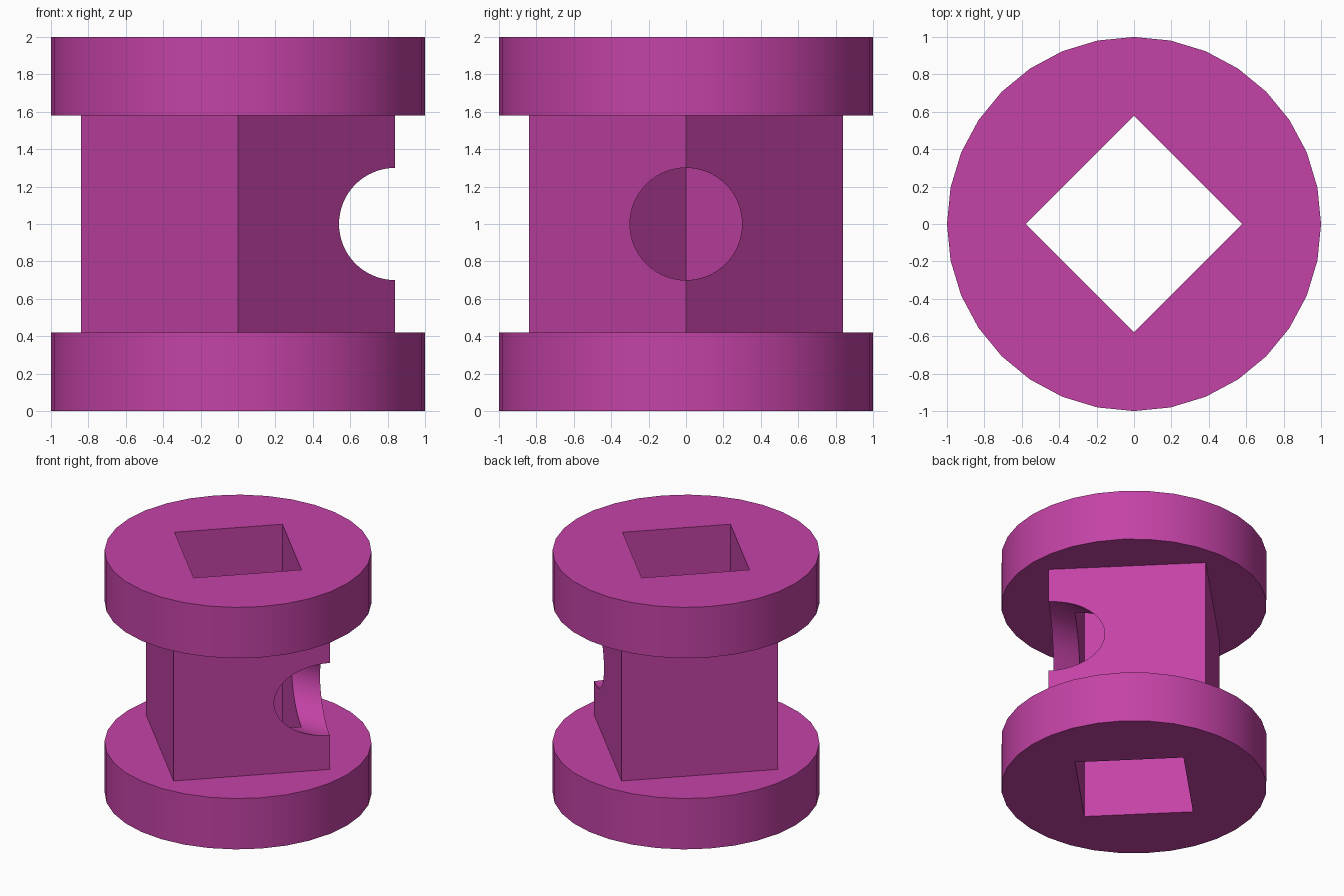
import bpy, math

if "Cube" in bpy.data.objects:
    bpy.data.objects.remove(bpy.data.objects["Cube"])


def cylinder(name, sides, radius, depth, location, rotation=(0, 0, 0)):
    bpy.ops.mesh.primitive_cylinder_add(vertices=sides, radius=radius, depth=depth,
                                        location=location, rotation=rotation)
    obj = bpy.context.object
    obj.name = name
    return obj


def combine(target, tool, operation):
    # Apply one exact boolean, then discard the helper
    mod = target.modifiers.new(operation.lower(), 'BOOLEAN')
    mod.object, mod.operation, mod.solver = tool, operation, 'EXACT'
    bpy.context.view_layer.objects.active = target
    bpy.ops.object.modifier_apply(modifier=mod.name)
    bpy.data.objects.remove(tool)


# Square post, corners on the x and y axes, reaching into both flanges
spool = cylinder("flanged_spool", 4, 0.84, 1.6, (0, 0, 1))

# Round flanges at the bottom and top
for z in (0.21, 1.79):
    combine(spool, cylinder("flange", 32, 1.0, 0.42, (0, 0, z)), 'UNION')

# Square bore right through
combine(spool, cylinder("bore_cutter", 4, 0.58, 2.4, (0, 0, 1)), 'DIFFERENCE')

# Round side hole through the +x corner only
combine(spool, cylinder("side_hole_cutter", 64, 0.3, 1.1, (0.65, 0, 1),
                        (0, math.pi / 2, 0)), 'DIFFERENCE')

# Magenta finish, smooth round walls with crisp edges
mat = bpy.data.materials.new("magenta")
mat.diffuse_color = (0.55, 0.055, 0.38, 1)
mat.use_nodes = True
mat.node_tree.nodes["Principled BSDF"].inputs["Base Color"].default_value = mat.diffuse_color
spool.data.materials.clear()
spool.data.materials.append(mat)
bpy.ops.object.select_all(action='DESELECT')
spool.select_set(True)
bpy.context.view_layer.objects.active = spool
bpy.ops.object.shade_smooth_by_angle(angle=math.radians(30))
